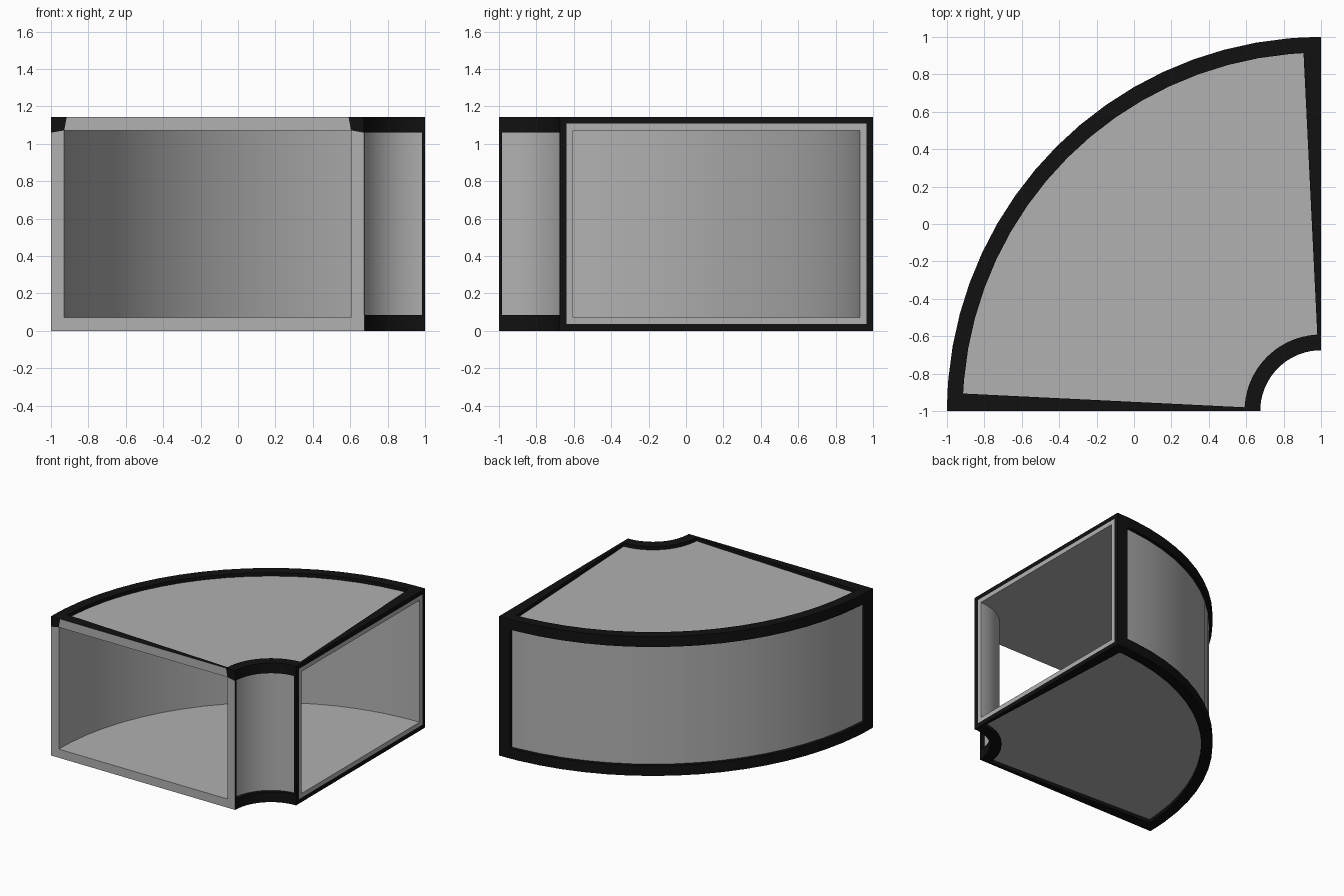
import bpy, bmesh, math

if "Cube" in bpy.data.objects:
    bpy.data.objects.remove(bpy.data.objects["Cube"])

R_IN, R_OUT, H = 0.325, 2.0, 1.143     # bend radii about (1, -1), height
BORDER, WALL, DEPTH, LIP = 0.084, 0.071, 0.028, 0.036
RIM = 2.8                              # end border in degrees
GREY, DARK = 0, 1

bm = bmesh.new()


def pt(rz, deg):
    r, z = rz
    a = math.radians(deg)
    return (1 - r * math.cos(a), -1 + r * math.sin(a), z)


def quad(points, mat):
    f = bm.faces.new([bm.verts.new(p) for p in points])
    f.material_index = mat


def sweep(a, b, d0, d1, mat):
    quad([pt(a, d0), pt(b, d0), pt(b, d1), pt(a, d1)], mat)


def rect(inset):
    lo, hi = R_IN + inset, R_OUT - inset
    return [(lo, inset), (hi, inset), (hi, H - inset), (lo, H - inset)]


def toward(a, b, dist):
    length = math.dist(a, b)
    return tuple(p + (q - p) * dist / length for p, q in zip(a, b))


outer, lip, inner = rect(0), rect(LIP), rect(WALL)
inward = [(0, 1), (-1, 0), (0, -1), (1, 0)]
angles = [0, RIM] + [5 * k for k in range(1, 18)] + [90 - RIM, 90]
angles.sort()

for i in range(4):
    j = (i + 1) % 4
    a, b = outer[i], outer[j]
    p, q = toward(a, b, BORDER), toward(b, a, BORDER)
    dp, dq = [tuple(v + DEPTH * n for v, n in zip(e, inward[i])) for e in (p, q)]
    for d0, d1 in zip(angles, angles[1:]):
        # dark border rails and inner lining
        sweep(a, p, d0, d1, DARK)
        sweep(q, b, d0, d1, DARK)
        sweep(inner[j], inner[i], d0, d1, GREY)
        if d0 < RIM or d1 > 90 - RIM:
            sweep(p, q, d0, d1, DARK)
        else:
            # recessed panel with its ledges
            sweep(p, dp, d0, d1, DARK)
            sweep(dp, dq, d0, d1, GREY)
            sweep(dq, q, d0, d1, DARK)
    for d in (RIM, 90 - RIM):
        quad([pt(e, d) for e in (p, q, dq, dp)], DARK)

    # front opening frame: dark top corners only
    prev = toward(a, outer[i - 1], BORDER)
    quad([pt(e, 0) for e in (prev, a, p, inner[i])], DARK if i > 1 else GREY)
    quad([pt(e, 0) for e in (p, q, inner[j], inner[i])], GREY)
    # right opening frame: dark outer lip, grey inner lip
    quad([pt(e, 90) for e in (prev, a, p, lip[i])], DARK)
    quad([pt(e, 90) for e in (p, q, lip[j], lip[i])], DARK)
    quad([pt(e, 90) for e in (lip[i], lip[j], inner[j], inner[i])], GREY)

bmesh.ops.remove_doubles(bm, verts=bm.verts, dist=1e-4)
bmesh.ops.recalc_face_normals(bm, faces=bm.faces)

mesh = bpy.data.meshes.new("curved_corridor")
bm.to_mesh(mesh)
bm.free()

# materials: mid-grey panels, near-black trim
for name, v in (("panel_grey", 0.44), ("trim_dark", 0.0055)):
    m = bpy.data.materials.new(name)
    m.diffuse_color = (v, v, v, 1)
    m.use_nodes = True
    m.node_tree.nodes["Principled BSDF"].inputs["Base Color"].default_value = m.diffuse_color
    mesh.materials.append(m)

obj = bpy.data.objects.new("curved_corridor", mesh)
bpy.context.collection.objects.link(obj)
bpy.context.view_layer.objects.active = obj
obj.select_set(True)
bpy.ops.object.shade_smooth_by_angle(angle=math.radians(30))
